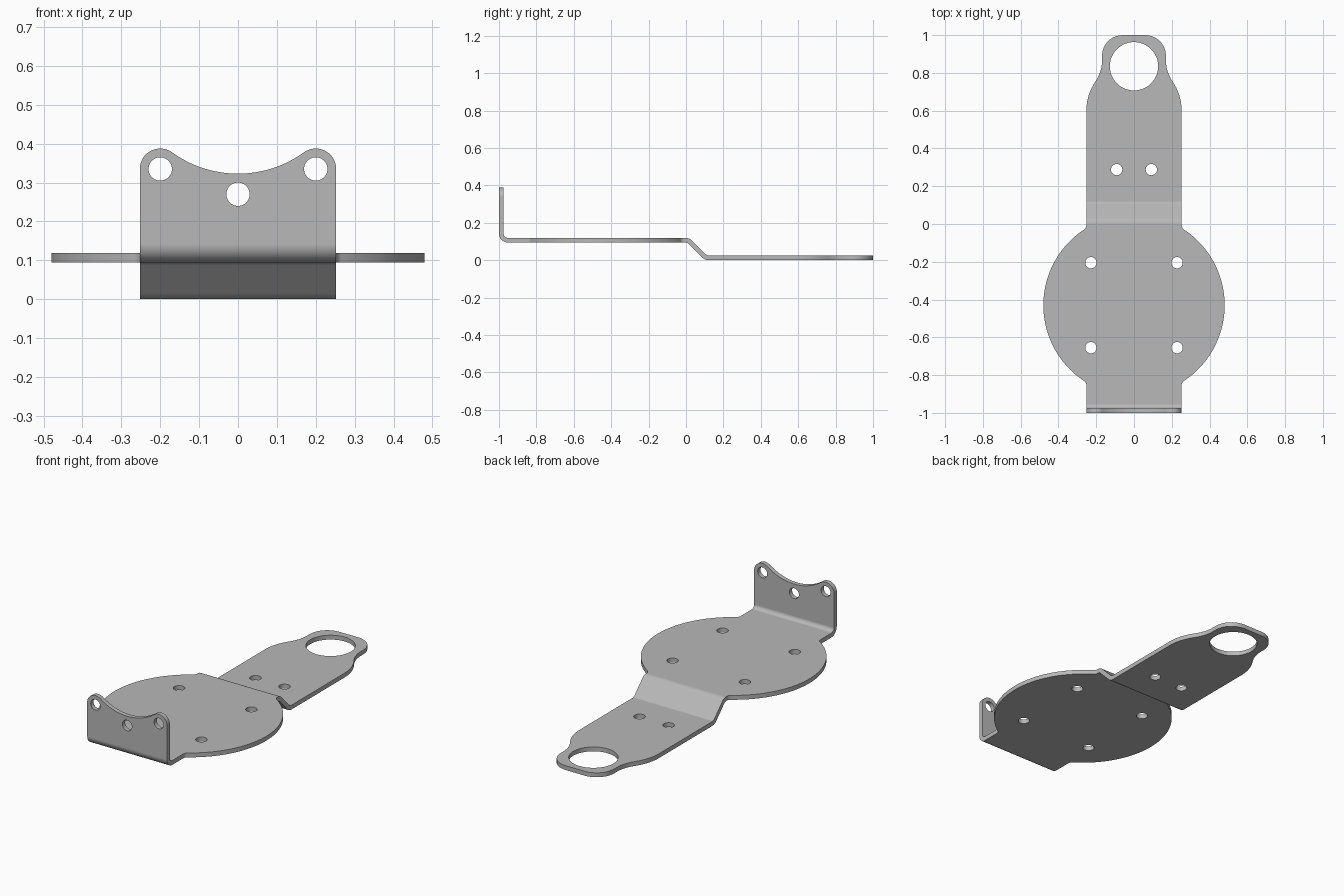
import bpy, bmesh
from math import sin, cos, tan, pi, asin, atan2, hypot
from mathutils import Vector

if "Cube" in bpy.data.objects:
    bpy.data.objects.remove(bpy.data.objects["Cube"])

THICK = 0.025      # sheet thickness
HALF = 0.252       # half width of the strap
DISC_Y, DISC_R = -0.43, 0.48


def arc(cx, cy, r, a0, a1, n):
    return [Vector((cx + r * cos(a0 + (a1 - a0) * i / n),
                    cy + r * sin(a0 + (a1 - a0) * i / n))) for i in range(n + 1)]


def fillet(prev, corner, nxt, r, n=10):
    """Points of a rounded corner, tangent to both legs."""
    u, v = (prev - corner).normalized(), (nxt - corner).normalized()
    half = u.angle(v) / 2
    centre = corner + (u + v).normalized() * (r / sin(half))
    a, b = corner + u * (r / tan(half)) - centre, corner + v * (r / tan(half)) - centre
    a0 = atan2(a.y, a.x)
    turn = (atan2(b.y, b.x) - a0 + pi) % (2 * pi) - pi
    return arc(centre.x, centre.y, r, a0, a0 + turn, n)


def rounded(path):
    """Round each (point, radius) of an open path."""
    pts = []
    for i, (p, r) in enumerate(path):
        pts += fillet(path[i - 1][0], p, path[i + 1][0], r) if r else [p]
    return pts


def add_prism(bm, pts, place, lo, hi):
    """Extrude a 2D outline between two depths."""
    a = [bm.verts.new(place(p.x, p.y, lo)) for p in pts]
    b = [bm.verts.new(place(p.x, p.y, hi)) for p in pts]
    n = len(pts)
    bm.faces.new(a)
    bm.faces.new(b[::-1])
    for i in range(n):
        bm.faces.new((a[i], b[i], b[(i + 1) % n], a[(i + 1) % n]))


def make_object(name, bm):
    bmesh.ops.recalc_face_normals(bm, faces=bm.faces[:])
    mesh = bpy.data.meshes.new(name)
    bm.to_mesh(mesh)
    bm.free()
    ob = bpy.data.objects.new(name, mesh)
    bpy.context.scene.collection.objects.link(ob)
    return ob


def from_top(x, y, d):
    return (x, y, d)


def from_front(x, z, d):
    return (x, d, z)


def from_side(y, z, d):
    return (d, y, z)


# Bent sheet: offset the centre line of the side profile to both sides
line = rounded([(Vector((-0.9875, 0.45)), 0), (Vector((-0.9875, 0.107)), 0.035),
                (Vector((0.012, 0.107)), 0.035), (Vector((0.107, 0.0125)), 0.035),
                (Vector((1.1, 0.0125)), 0)])
upper, lower = [], []
for i, p in enumerate(line):
    d_in = (p - line[i - 1]).normalized() if i else (line[1] - p).normalized()
    d_out = (line[i + 1] - p).normalized() if i < len(line) - 1 else d_in
    tangent = (d_in + d_out).normalized()
    off = Vector((-tangent.y, tangent.x)) * (THICK / 2 / tangent.dot(d_in))
    upper.append(p + off)
    lower.append(p - off)
bm = bmesh.new()
add_prism(bm, upper + lower[::-1], from_side, -0.6, 0.6)
bracket = make_object("bent_bracket", bm)

# Plan outline: strap, round plate and ring end, mirrored in x
join = asin((DISC_R ** 2 - HALF ** 2) ** 0.5 / DISC_R)
dy = DISC_R * sin(join)
disc = arc(0, DISC_Y, DISC_R, -join + 0.06, join - 0.06, 56)
right = rounded([(Vector((HALF, -1.1)), 0), (Vector((HALF, DISC_Y - dy)), 0.03)]
                + [(p, 0) for p in disc]
                + [(Vector((HALF, DISC_Y + dy)), 0.03), (Vector((HALF, 0.68)), 0.27),
                   (Vector((0.169, 0.81)), 0.2), (Vector((0.169, 1.0)), 0.109),
                   (Vector((0, 1.0)), 0)])
left = [Vector((-p.x, p.y)) for p in right[-2::-1]]
bm = bmesh.new()
add_prism(bm, right + left, from_top, -0.2, 0.7)
outline = make_object("outline_cutter", bm)

# Holes and scalloped flange top
bm = bmesh.new()
holes = [(0, 0.835, 0.128)]
for s in (-1, 1):
    holes += [(s * 0.228, -0.205, 0.03), (s * 0.228, -0.655, 0.03), (s * 0.092, 0.288, 0.03)]
for x, y, r in holes:
    add_prism(bm, arc(x, y, r, 0, 2 * pi, 48)[:-1], from_top, -0.1, 0.2)
for x, z in ((-0.2, 0.335), (0.2, 0.335), (0, 0.27)):
    add_prism(bm, arc(x, z, 0.03, 0, 2 * pi, 40)[:-1], from_front, -1.1, -0.9)
EAR_X, EAR_Z, EAR_R, DIP = 0.2, 0.335, 0.0525, 0.323
rise = DIP - EAR_Z
big = (EAR_X ** 2 + rise ** 2 - EAR_R ** 2) / (2 * (EAR_R - rise))
lean = atan2(rise + big, -EAR_X)
ear = arc(EAR_X, EAR_Z, EAR_R, 0, lean, 20)
dip = arc(0, DIP + big, big, lean - pi, -pi / 2, 16)[1:]
# keep the valley arc on the ear's side
dip = [Vector((abs(p.x), p.y)) for p in dip]
half = [Vector((0.6, 0.7)), Vector((0.6, EAR_Z))] + ear + dip
mirror = [Vector((-p.x, p.y)) for p in half[-2::-1]]
add_prism(bm, half + mirror, from_front, -1.1, -0.9)
holes_cutter = make_object("hole_cutter", bm)

# Cut the sheet and drop the cutters
for cutter, op in ((outline, 'INTERSECT'), (holes_cutter, 'DIFFERENCE')):
    cutter.hide_render = True
    mod = bracket.modifiers.new(cutter.name, 'BOOLEAN')
    mod.object, mod.operation, mod.solver = cutter, op, 'EXACT'
bpy.context.view_layer.update()
graph = bpy.context.evaluated_depsgraph_get()
mesh = bpy.data.meshes.new_from_object(bracket.evaluated_get(graph))
bracket.modifiers.clear()
bracket.data = mesh
for cutter in (outline, holes_cutter):
    bpy.data.objects.remove(cutter)

# Metal colour
steel = bpy.data.materials.new("grey_metal")
steel.use_nodes = True
steel.diffuse_color = (0.48, 0.48, 0.48, 1)
steel.node_tree.nodes["Principled BSDF"].inputs["Base Color"].default_value = (0.48, 0.48, 0.48, 1)
mesh.materials.clear()
mesh.materials.append(steel)
for poly in mesh.polygons:
    poly.material_index = 0

# Smooth bends, crisp cut edges
bpy.ops.object.select_all(action='DESELECT')
bracket.select_set(True)
bpy.context.view_layer.objects.active = bracket
bpy.ops.object.shade_smooth_by_angle(angle=pi / 6)
weighted = bracket.modifiers.new("flat_face_normals", 'WEIGHTED_NORMAL')
weighted.keep_sharp = True
